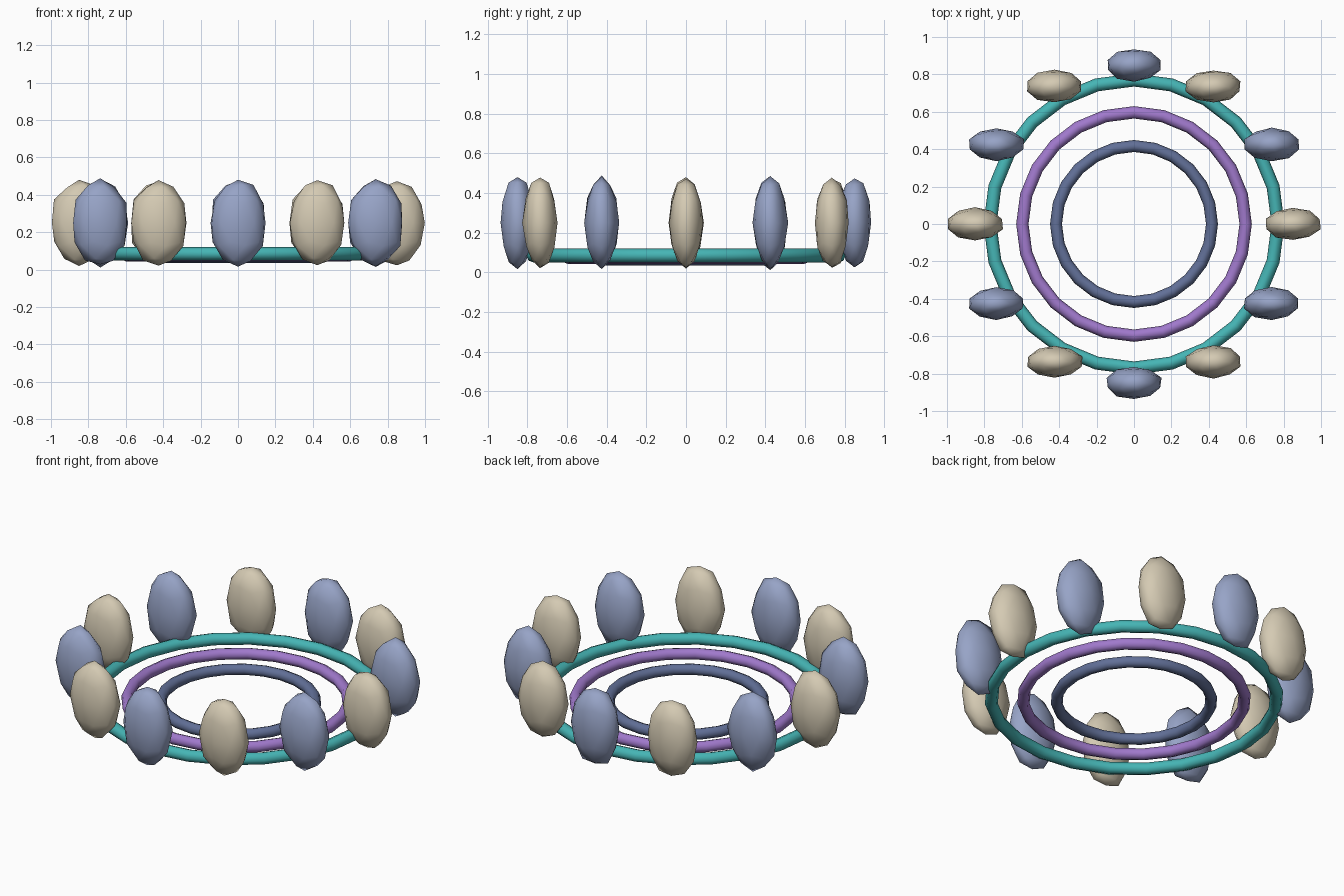
import bpy, bmesh, math, random
from mathutils import Vector

cube = bpy.data.objects.get("Cube")
if cube:
    bpy.data.objects.remove(cube, do_unlink=True)

random.seed(7)


def material(name, rgb):
    mat = bpy.data.materials.new(name)
    mat.use_nodes = True
    colour = (*rgb, 1.0)
    mat.diffuse_color = colour
    mat.node_tree.nodes["Principled BSDF"].inputs["Base Color"].default_value = colour
    return mat


sand = material("sand stone", (0.66, 0.59, 0.45))
slate = material("blue stone", (0.31, 0.37, 0.57))
teal = material("teal", (0.06, 0.46, 0.46))
purple = material("purple", (0.35, 0.19, 0.60))
navy = material("dusty navy", (0.12, 0.16, 0.31))


def finish(name, mesh, mat, location):
    mesh.materials.append(mat)
    for poly in mesh.polygons:
        poly.use_smooth = True
    obj = bpy.data.objects.new(name, mesh)
    obj.location = location
    bpy.context.collection.objects.link(obj)
    return obj


def ring(name, major, minor, z, mat, segments=24, sides=8):
    bm = bmesh.new()
    loops = []
    for i in range(segments):
        a = math.tau * i / segments
        loop = []
        for j in range(sides):
            b = math.tau * j / sides
            r = major + minor * math.cos(b)
            loop.append(bm.verts.new((r * math.cos(a), r * math.sin(a), minor * math.sin(b))))
        loops.append(loop)
    for i in range(segments):
        here, after = loops[i], loops[(i + 1) % segments]
        for j in range(sides):
            k = (j + 1) % sides
            bm.faces.new((here[j], after[j], after[k], here[k]))
    mesh = bpy.data.meshes.new(name)
    bm.to_mesh(mesh)
    bm.free()
    return finish(name, mesh, mat, (0, 0, z))


def stone(name, location, mat):
    # Slightly uneven low-poly pebble, tall and flattened front to back
    bm = bmesh.new()
    bmesh.ops.create_icosphere(bm, subdivisions=2, radius=1)
    size = Vector((0.152, 0.087, 0.23))
    for v in bm.verts:
        v.co = v.co * random.uniform(0.96, 1.04) * size
    mesh = bpy.data.meshes.new(name)
    bm.to_mesh(mesh)
    bm.free()
    return finish(name, mesh, mat, location)


# Three nested rings, stepping down toward the centre
ring("outer_ring", 0.77, 0.035, 0.085, teal)
ring("middle_ring", 0.597, 0.033, 0.076, purple)
ring("inner_ring", 0.417, 0.032, 0.067, navy)

# Twelve standing stones in alternating colours, all facing the same way
for i in range(12):
    a = math.tau * i / 12
    stone(f"standing_stone_{i + 1}",
          (0.85 * math.cos(a), 0.85 * math.sin(a), 0.25),
          slate if i % 2 else sand)
